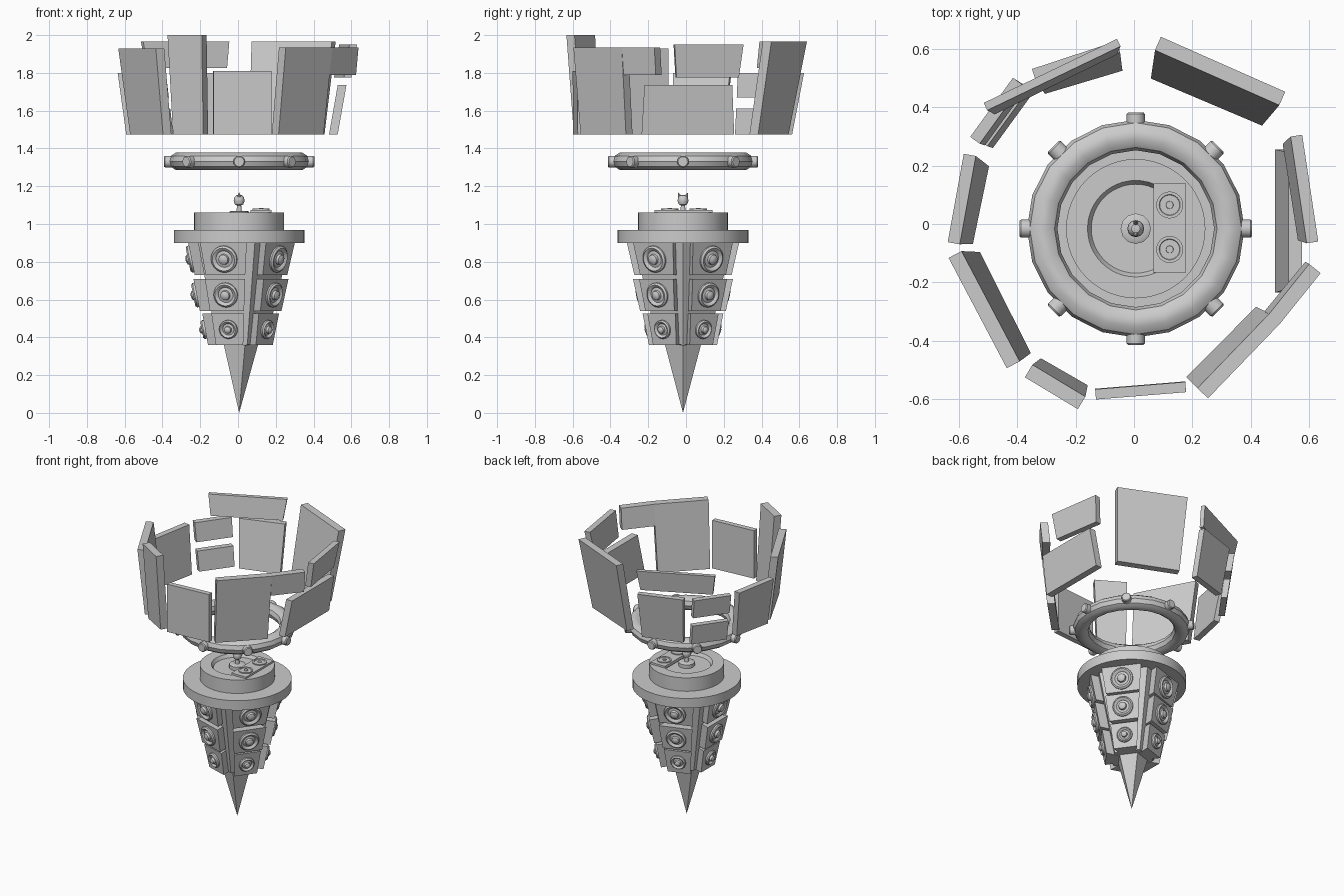
import bpy, bmesh, math
from mathutils import Vector, Matrix

if "Cube" in bpy.data.objects:
    bpy.data.objects.remove(bpy.data.objects["Cube"])

CX, CY = 0.006, -0.016      # axis of the drill-shaped body


def finish(bm, name, smooth=False):
    bmesh.ops.remove_doubles(bm, verts=bm.verts, dist=1e-5)
    bmesh.ops.recalc_face_normals(bm, faces=bm.faces)
    me = bpy.data.meshes.new(name)
    bm.to_mesh(me)
    bm.free()
    ob = bpy.data.objects.new(name, me)
    bpy.context.collection.objects.link(ob)
    if smooth:
        bpy.context.view_layer.objects.active = ob
        bpy.ops.object.select_all(action='DESELECT')
        ob.select_set(True)
        bpy.ops.object.shade_smooth_by_angle(angle=math.radians(35))
    return ob


def lathe(name, profile, n, loc=(CX, CY, 0), axis=(0, 0, 1), closed=False, smooth=True):
    """Revolve (radius, height) points about an axis."""
    bm = bmesh.new()
    rot = Vector(axis).to_track_quat('Z', 'Y').to_matrix().to_4x4() if axis != (0, 0, 1) else Matrix()
    m = Matrix.Translation(loc) @ rot
    rings = []
    for r, z in profile:
        if r == 0:
            rings.append([bm.verts.new(m @ Vector((0, 0, z)))] * n)
        else:
            rings.append([bm.verts.new(m @ Vector((r * math.cos(math.tau * i / n),
                                                   r * math.sin(math.tau * i / n), z))) for i in range(n)])
    pairs = list(zip(rings, rings[1:]))
    if closed:
        pairs.append((rings[-1], rings[0]))
    for a, b in pairs:
        for i in range(n):
            j = (i + 1) % n
            vs = list(dict.fromkeys((a[i], a[j], b[j], b[i])))
            if len(vs) > 2:
                bm.faces.new(vs)
    return finish(bm, name, smooth)


def hexahedron(name, pts):
    """Eight points: four round one side, four round the other."""
    bm = bmesh.new()
    v = [bm.verts.new(p) for p in pts]
    for f in ((0, 1, 2, 3), (4, 5, 6, 7), (0, 1, 5, 4), (1, 2, 6, 5), (2, 3, 7, 6), (3, 0, 4, 7)):
        bm.faces.new([v[i] for i in f])
    return finish(bm, name)


def panel(name, top, bottom, z0, z1, t, v0=0.0, v1=1.0):
    """Leaning slab: outer top and bottom lines (xy), thickened towards the centre."""
    T = [Vector((x, y, z1)) for x, y in top]
    B = [Vector((x, y, z0)) for x, y in bottom]
    d = T[1] - T[0]
    n = Vector((-d.y, d.x, 0)).normalized()
    if n.dot(T[0] + T[1]) > 0:
        n = -n
    outer = [B[0].lerp(T[0], v0), B[1].lerp(T[1], v0), B[1].lerp(T[1], v1), B[0].lerp(T[0], v1)]
    hexahedron(name, outer + [p + n * t for p in outer])


# Five-sided tip and core
lathe("tip_spike", [(0, 0), (0.1, 0.36), (0, 0.36)], 5, smooth=False)
lathe("core", [(0, 0.362), (0.14, 0.362), (0.27, 0.905), (0, 0.905)], 5, smooth=False)

# Three tiers of speaker boxes: z0, z1, apothem and half width below and above, cone radius
tiers = [(0.36, 0.525, 0.165, 0.076, 0.195, 0.091, 0.05),
         (0.54, 0.71, 0.208, 0.095, 0.242, 0.112, 0.066),
         (0.73, 0.90, 0.235, 0.110, 0.270, 0.130, 0.072)]
for k, (z0, z1, a0, w0, a1, w1, rs) in enumerate(tiers):
    for i in range(5):
        ang = math.radians(36 + 72 * i)
        o = Vector((math.cos(ang), math.sin(ang), 0))
        s = Vector((-o.y, o.x, 0))
        c = Vector((CX, CY, 0))

        def P(a, w, z):
            return c + o * a + s * w + Vector((0, 0, z))
        quad = ((a0, -w0, z0), (a0, w0, z0), (a1, w1, z1), (a1, -w1, z1))
        hexahedron(f"speaker_box_{k}_{i}",
                   [P(*q) for q in quad] + [P(a * 0.5, w * 0.6, z) for a, w, z in quad])
        axis = o * (z1 - z0) - Vector((0, 0, a1 - a0))
        prof = [(rs, -0.005), (rs, 0.010), (rs * 0.86, 0.018), (rs * 0.68, 0.012), (rs * 0.62, 0.006),
                (rs * 0.40, 0.010), (rs * 0.36, 0.024), (rs * 0.2, 0.030), (0, 0.032)]
        lathe(f"speaker_cone_{k}_{i}", prof, 20,
              P((a0 + a1) / 2, 0, (z0 + z1) / 2), tuple(axis))

# Round floor: flange, then stage with a shallow recess
lathe("flange", [(0, 0.90), (0.346, 0.90), (0.346, 0.968), (0, 0.968)], 48)
lathe("stage", [(0, 0.96), (0.238, 0.96), (0.238, 1.062), (0.165, 1.062), (0.152, 1.04), (0, 1.04)], 48)

# Mixing desk with two turntables
x0, x1, y0, y1 = 0.066, 0.178, -0.166, 0.139
sq = ((x0, y0), (x1, y0), (x1, y1), (x0, y1))
hexahedron("desk", [(x, y, 1.055) for x, y in sq] + [(x, y, 1.075) for x, y in sq])
for y in (-0.087, 0.065):
    lathe("turntable", [(0.046, 1.07), (0.046, 1.082), (0.036, 1.082), (0.034, 1.079),
                        (0.013, 1.079), (0.012, 1.084), (0, 1.084)], 24, (0.122, y, 0))

# Small eared figure on a foot
lathe("figure", [(0, 1.035), (0.052, 1.035), (0.052, 1.065), (0.042, 1.07), (0.014, 1.07), (0.011, 1.098),
                 (0.022, 1.104), (0.029, 1.122), (0.026, 1.140), (0.015, 1.152), (0, 1.155)], 12)
for sgn in (-1, 1):
    lathe("figure_ear", [(0.010, 0), (0.007, 0.02), (0, 0.034)], 8,
          (CX, CY + sgn * 0.015, 1.135), (0, sgn * 0.3, 1.0))

# Floating ring with eight knobs
circ = [(0.32 + 0.052 * math.cos(math.tau * i / 10), 1.332 + 0.048 * math.sin(math.tau * i / 10))
        for i in range(10)]
lathe("ring", circ, 20, closed=True)
for i in range(8):
    a = math.tau * i / 8
    o = (math.cos(a), math.sin(a), 0)
    lathe(f"ring_knob_{i}", [(0, 0.33), (0.031, 0.33), (0.031, 0.392), (0.026, 0.398), (0, 0.398)], 16,
          (CX, CY, 1.33), o)

# Crown of leaning wall panels
ZB = 1.475
panel("panel_back_right", [(.092, .64), (.517, .452)], [(.078, .543), (.458, .382)], ZB, 1.965, .05)
panel("panel_right_low", [(.574, .245), (.574, -.22)], [(.528, .255), (.528, -.235)], ZB, 1.735, .046)
panel("panel_right_high", [(.575, .305), (.63, -.06)], [(.548, .28), (.600, -.05)], 1.775, 1.95, .04)
panel("panel_front_right", [(.253, -.596), (.50, -.34)], [(.215, -.558), (.453, -.318)], ZB, 1.935, .05)
panel("panel_front_right_arm", [(.50, -.34), (.638, -.168)], [(.485, -.33), (.625, -.16)], 1.79, 1.935, .05)
panel("panel_front", [(-.13, -.60), (.178, -.575)], [(-.13, -.598), (.178, -.573)], ZB, 1.81, .035)
panel("panel_front_narrow", [(-.373, -.524), (-.192, -.633)], [(-.344, -.502), (-.184, -.594)], ZB, 2.0, .05)
panel("panel_front_left", [(-.634, -.116), (-.435, -.493)], [(-.571, -.119), (-.397, -.465)], ZB, 1.93, .05)
panel("panel_left", [(-.582, .24), (-.637, -.062)], [(-.537, .205), (-.592, -.06)], ZB, 1.80, .042)
for nm, va, vb in (("low", 0, .42), ("high", .60, 1)):
    panel("panel_back_left_" + nm, [(-.56, .298), (-.414, .50)], [(-.515, .283), (-.375, .475)],
          ZB, 1.80, .04, va, vb)
panel("panel_back", [(-.349, .53), (-.06, .625)], [(-.317, .483), (-.052, .562)], ZB, 1.80, .04)
panel("panel_back_high", [(-.514, .414), (-.058, .633)], [(-.488, .40), (-.07, .605)], 1.825, 1.965, .028)
